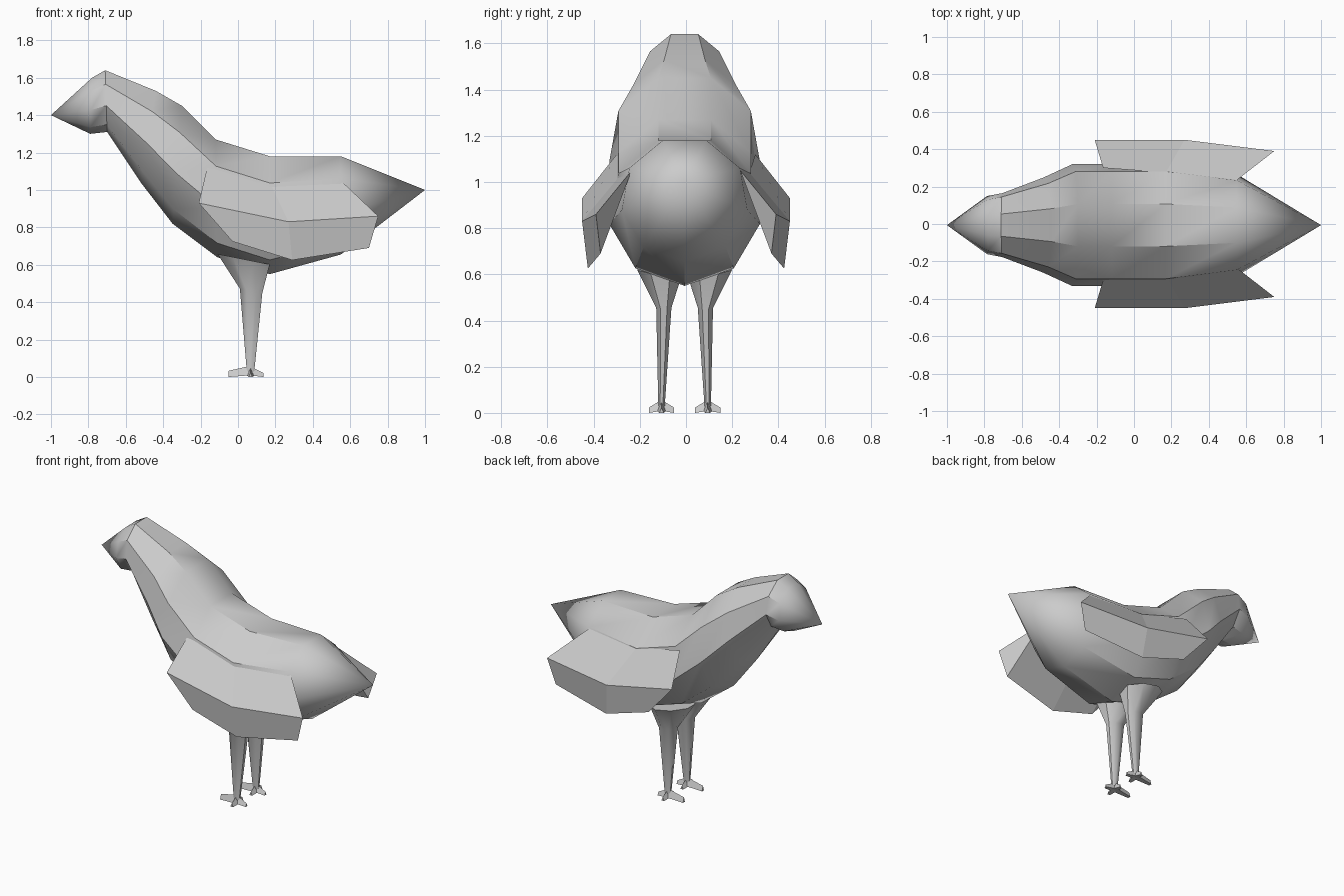
import bpy, bmesh, math
from mathutils import Vector

if "Cube" in bpy.data.objects:
    bpy.data.objects.remove(bpy.data.objects["Cube"])


def make_object(name, bm, angle):
    bmesh.ops.recalc_face_normals(bm, faces=bm.faces[:])
    mesh = bpy.data.meshes.new(name)
    bm.to_mesh(mesh)
    bm.free()
    ob = bpy.data.objects.new(name, mesh)
    bpy.context.collection.objects.link(ob)
    bpy.ops.object.select_all(action='DESELECT')
    ob.select_set(True)
    bpy.context.view_layer.objects.active = ob
    if angle:
        bpy.ops.object.shade_smooth_by_angle(angle=math.radians(angle))
    return ob


def loft(name, rings, start=None, end=None, angle=0):
    """Skin equal-length rings; the ends close to a point or to a flat cap."""
    bm = bmesh.new()
    loops = [[bm.verts.new(p) for p in ring] for ring in rings]
    n = len(loops[0])
    for a, b in zip(loops, loops[1:]):
        for i in range(n):
            j = (i + 1) % n
            bm.faces.new((a[i], a[j], b[j], b[i]))
    for loop, tip in ((loops[0], start), (loops[-1], end)):
        if tip is None:
            bm.faces.new(loop)
        else:
            v = bm.verts.new(tip)
            for i in range(n):
                bm.faces.new((loop[i], loop[(i + 1) % n], v))
    return make_object(name, bm, angle)


MID = -0.006


# Body with beak and tail: nine-sided rings (top x, top z, bottom x, bottom z)
def body_ring(tx, tz, bx, bz):
    r = (tz - bz) / (1 + math.cos(math.radians(20)))
    ring = []
    for k in range(9):
        a = math.radians(20 + 40 * k)
        z = bz + r + r * math.cos(a)
        t = (z - bz) / (tz - bz)
        ring.append((bx + (tx - bx) * t, MID + r * math.sin(a) * 1.02, z))
    return ring


stations = [(-0.78, 1.60, -0.79, 1.30), (-0.71, 1.64, -0.70, 1.31),
            (-0.44, 1.53, -0.52, 1.04), (-0.30, 1.45, -0.35, 0.82),
            (-0.12, 1.27, -0.11, 0.64), (0.17, 1.18, 0.17, 0.55),
            (0.55, 1.18, 0.55, 0.655)]
loft("body", [body_ring(*s) for s in stations],
     (-1, MID, 1.40), (1, MID, 1.0), 37)

# Wings: three triangular sections (shoulder edge, outer fold, lower edge)
wing = [[(-0.165, 0.30, 1.12), (-0.21, 0.45, 0.93), (-0.03, 0.435, 0.725)],
        [(0.17, 0.275, 1.04), (0.27, 0.45, 0.83), (0.29, 0.425, 0.625)],
        [(0.55, 0.235, 1.05), (0.75, 0.39, 0.86), (0.70, 0.37, 0.69)]]
for side, label in ((-1, "right"), (1, "left")):
    loft(label + "_wing",
         [[(x, side * y, z) for x, y, z in sec] for sec in wing])


# Legs: eight-sided flared thigh and thin shank
def oval(x, rx, y, ry, z, slope, side):
    ring = []
    for k in range(8):
        a = math.radians(22.5 + 45 * k)
        dx = rx * math.cos(a) * 1.08
        ring.append((x + dx, MID + side * (y + ry * math.sin(a) * 1.08),
                     z + slope * dx))
    return ring


leg = [(0.03, 0.14, 0.105, 0.10, 0.63, -0.2),
       (0.07, 0.06, 0.09, 0.033, 0.46, -0.2),
       (0.067, 0.02, 0.10, 0.014, 0.03, 0)]
toes = [(180, 0.118, 0.018), (0, 0.07, 0.006), (90, 0.055, 0.008),
        (-90, 0.055, 0.008)]
for side, label in ((-1, "right"), (1, "left")):
    loft(label + "_leg", [oval(*s, side) for s in leg], angle=50)
    # Toes: tapered wedges spreading from the ankle
    ankle = Vector((0.067, MID + side * 0.10, 0))
    for i, (deg, length, tip) in enumerate(toes):
        a = math.radians(deg)
        d = Vector((math.cos(a), math.sin(a), 0))
        s = Vector((-d.y, d.x, 0))
        rings = []
        for dist, w, low, high in ((-0.01, 0.022, 0.01, 0.062),
                                   (length, 0.010, 0.0, 0.015 + tip)):
            c = ankle + d * dist
            rings.append([c + s * w + Vector((0, 0, low)),
                          c - s * w + Vector((0, 0, low)),
                          c + Vector((0, 0, high))])
        loft(f"{label}_toe_{i + 1}", rings)
